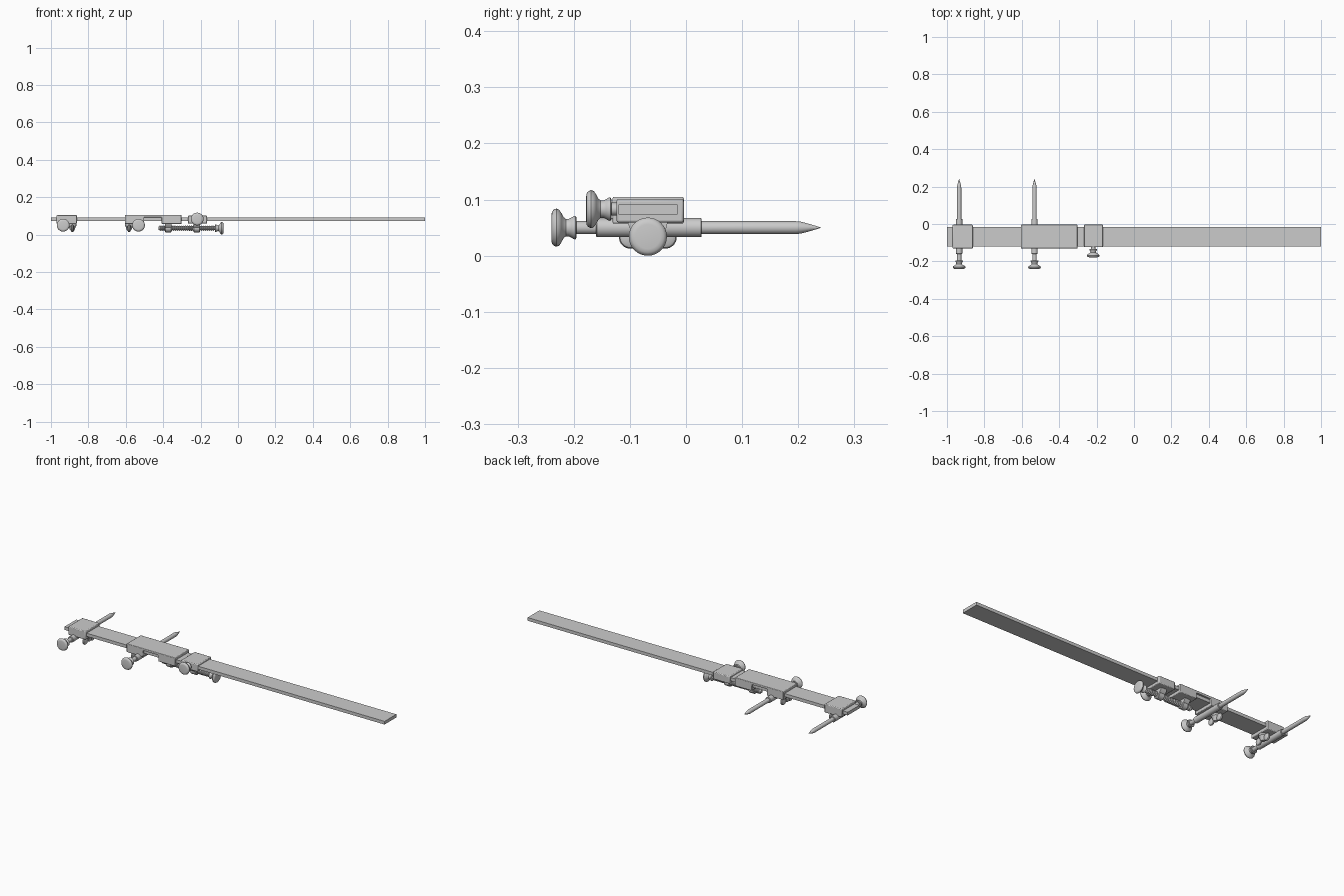
import bpy, bmesh, math
from mathutils import Vector

if "Cube" in bpy.data.objects:
    bpy.data.objects.remove(bpy.data.objects["Cube"])

CY = -0.068  # centre line of the beam


def finish(name, bm, bevel=0.0):
    bmesh.ops.recalc_face_normals(bm, faces=bm.faces[:])
    me = bpy.data.meshes.new(name)
    bm.to_mesh(me)
    bm.free()
    ob = bpy.data.objects.new(name, me)
    bpy.context.collection.objects.link(ob)
    if bevel:
        m = ob.modifiers.new("bevel", 'BEVEL')
        m.width = bevel
        m.segments = 2
        m.limit_method = 'ANGLE'
    bpy.ops.object.select_all(action='DESELECT')
    ob.select_set(True)
    bpy.context.view_layer.objects.active = ob
    bpy.ops.object.shade_smooth_by_angle(angle=math.radians(35))
    return ob


def prism(name, profile, axis, lo, hi, bevel=0.0):
    """Extrude a closed 2D profile: axis 'x' uses (y, z), axis 'y' uses (x, z)."""
    bm = bmesh.new()
    at = (lambda a, b, t: (t, a, b)) if axis == 'x' else (lambda a, b, t: (a, t, b))
    f = bm.faces.new([bm.verts.new(at(a, b, lo)) for a, b in profile])
    r = bmesh.ops.extrude_face_region(bm, geom=[f])
    d = Vector((hi - lo, 0, 0)) if axis == 'x' else Vector((0, hi - lo, 0))
    bmesh.ops.translate(bm, vec=d, verts=[v for v in r['geom'] if isinstance(v, bmesh.types.BMVert)])
    return finish(name, bm, bevel)


def box(name, x, y, z, bevel=0.0):
    return prism(name, [(y[0], z[0]), (y[1], z[0]), (y[1], z[1]), (y[0], z[1])], 'x', x[0], x[1], bevel)


def lathe(name, pts, axis, centre, n=32):
    """Solid of revolution; pts are (position along axis, radius)."""
    bm = bmesh.new()
    rings = []
    for t, r in pts:
        ring = []
        for i in range(n):
            a = 2 * math.pi * i / n
            u, v = r * math.cos(a), r * math.sin(a)
            p = {'x': (t, u, v), 'y': (u, t, v), 'z': (u, v, t)}[axis]
            ring.append(bm.verts.new(Vector(p) + Vector(centre)))
        rings.append(ring)
    for a, b in zip(rings, rings[1:]):
        for i in range(n):
            bm.faces.new((a[i], a[(i + 1) % n], b[(i + 1) % n], b[i]))
    bm.faces.new(rings[0])
    bm.faces.new(rings[-1])
    return finish(name, bm)


# knob turned from its outer face inward
KNOB = [(0, .022), (.001, .028), (.004, .032), (.009, .034), (.014, .032), (.018, .026),
        (.022, .0185), (.026, .0155), (.031, .0155), (.036, .018), (.040, .0205), (.043, .021), (.045, .018)]

# beam
box("beam", (-1, 1), (-.12, -.015), (.073, .091))

# fixed head and sliding head: collars round the beam
box("fixed_head", (-.97, -.862), (-.131, -.004), (.057, .105), .004)
slider = [(-.605, .057), (-.502, .057), (-.502, .092), (-.408, .092), (-.408, .057),
          (-.302, .057), (-.302, .105), (-.605, .105)]
prism("sliding_head", slider, 'y', -.131, -.004, .003)
box("adjuster_block", (-.268, -.165), (-.124, -.004), (.059, .101), .004)

# point holders with needle and knob, plus wing nut beside each
for label, px, wx in (("fixed", -.935, -.886), ("sliding", -.532, -.582)):
    c = (px, 0, .05)
    lathe(label + "_point_tube", [(-.16, .0155), (-.1585, .017), (.0265, .017), (.028, .0155)], 'y', c)
    lathe(label + "_needle", [(.02, .0115), (.195, .0115), (.205, .0105), (.222, .006), (.24, .0005)], 'y', c)
    lathe(label + "_point_knob", [(-.24 + t, r) for t, r in KNOB] + [(-.196, .0115), (-.155, .0115)], 'y', c)
    lathe(label + "_wing_nut_boss", [(.022, .010), (.026, .013), (.044, .019), (.047, .022), (.06, .022)],
          'z', (wx, CY, 0))
    for s, side in ((-1, "front"), (1, "back")):
        lathe(f"{label}_wing_{side}", [(-.008, .013), (-.005, .0185), (0, .0205), (.005, .0185), (.008, .013)],
              'x', (wx, CY + s * .031, .033))

# clamp knob on the adjuster block
lathe("clamp_knob", [(-.178 + t, r) for t, r in KNOB] + [(-.134, .0115), (-.115, .0115)], 'y', (-.218, 0, .083))

# lugs carrying the adjusting screw
for label, x0, x1 in (("sliding", -.39, -.356), ("adjuster", -.238, -.202)):
    lug = [(CY - .036, .062), (CY - .033, .05), (CY - .02, .036), (CY + .02, .036), (CY + .033, .05), (CY + .036, .062)]
    prism(label + "_screw_lug", lug, 'x', x0, x1)
    lathe(label + "_screw_eye", [(x0, .019), (x0 + .003, .022), (x1 - .003, .022), (x1, .019)], 'x', (0, CY, .034))

# threaded adjusting screw and its end knob
steps = 28
thread = [(-.425, .009)]
for i in range(steps):
    t = -.421 + i * .0105
    thread += [(t, .0105), (t + .0035, .0145), (t + .0055, .0145), (t + .009, .0105)]
lathe("adjusting_screw", thread + [(-.11, .0105)], 'x', (0, CY, .034), 24)
lathe("adjusting_knob", [(-.078 - t, r) for t, r in KNOB], 'x', (0, CY, .034))
